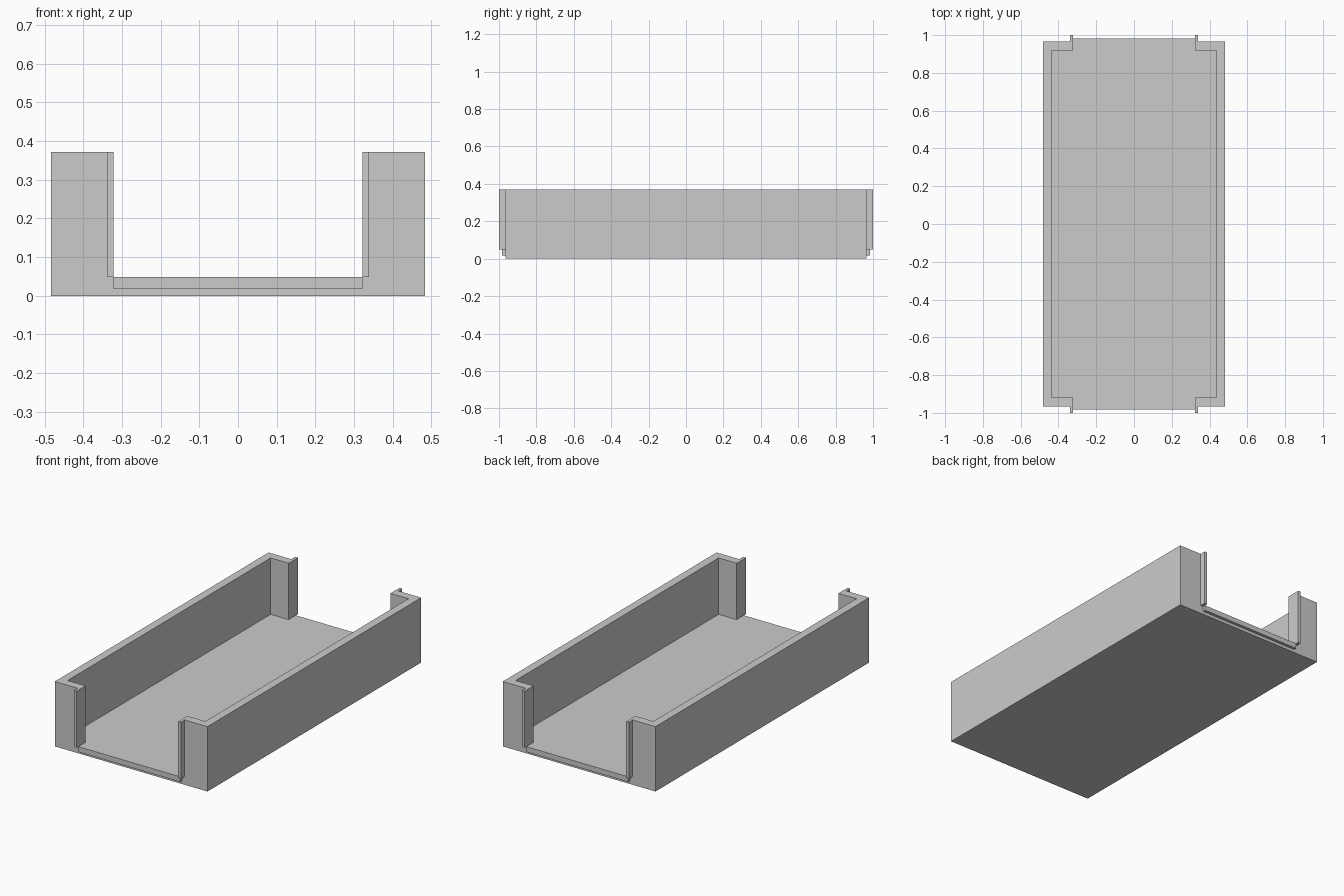
import bpy, bmesh

if "Cube" in bpy.data.objects:
    bpy.data.objects.remove(bpy.data.objects["Cube"])

HALF_W, HALF_L, HEIGHT = 0.483, 0.966, 0.371   # outer body
IN_W, IN_L = 0.436, 0.918                      # inner cavity
OPEN, FLOOR = 0.322, 0.048                     # end opening half width, floor thickness
RIM, REACH = 0.017, 1.0                        # trim width, end of trim


def prism(name, outline, z0, z1):
    """Extrude a plan outline from z0 to z1."""
    bm = bmesh.new()
    face = bm.faces.new([bm.verts.new((x, y, z0)) for x, y in outline])
    top = bmesh.ops.extrude_face_region(bm, geom=[face])
    bmesh.ops.translate(bm, vec=(0, 0, z1 - z0),
                        verts=[v for v in top["geom"] if isinstance(v, bmesh.types.BMVert)])
    bmesh.ops.recalc_face_normals(bm, faces=bm.faces)
    mesh = bpy.data.meshes.new(name)
    bm.to_mesh(mesh)
    bm.free()
    ob = bpy.data.objects.new(name, mesh)
    bpy.context.collection.objects.link(ob)
    return ob


def box(name, x0, x1, y0, y1, z0, z1):
    return prism(name, [(x0, y0), (x1, y0), (x1, y1), (x0, y1)], z0, z1)


# Tray body: solid block hollowed by a cavity that runs out through both ends
body = box("tray_body", -HALF_W, HALF_W, -HALF_L, HALF_L, 0, HEIGHT)
quarter = [(IN_W, IN_L), (OPEN, IN_L), (OPEN, 1.1)]
plan = quarter + [(-x, y) for x, y in reversed(quarter)]
plan += [(-x, -y) for x, y in plan]
cutter = prism("cavity_cutter", plan, FLOOR, 0.6)
cutter.hide_render = True
cut = body.modifiers.new("cavity", "BOOLEAN")
cut.operation = "DIFFERENCE"
cut.solver = "EXACT"
cut.object = cutter
bpy.context.view_layer.objects.active = body
bpy.ops.object.modifier_apply(modifier="cavity")
bpy.data.objects.remove(cutter)

# Upright trim strips beside the openings, and the sill ledge below each one
for end, s in (("front", -1), ("back", 1)):
    y0, y1 = sorted((s * HALF_L, s * REACH))
    for side, d in (("left", -1), ("right", 1)):
        x0, x1 = sorted((d * OPEN, d * (OPEN + RIM)))
        box(f"{end}_{side}_trim", x0, x1, y0, y1, FLOOR, HEIGHT)
    y0, y1 = sorted((s * HALF_L, s * (HALF_L + RIM)))
    box(f"{end}_sill", -OPEN, OPEN, y0, y1, 0.018, FLOOR)
